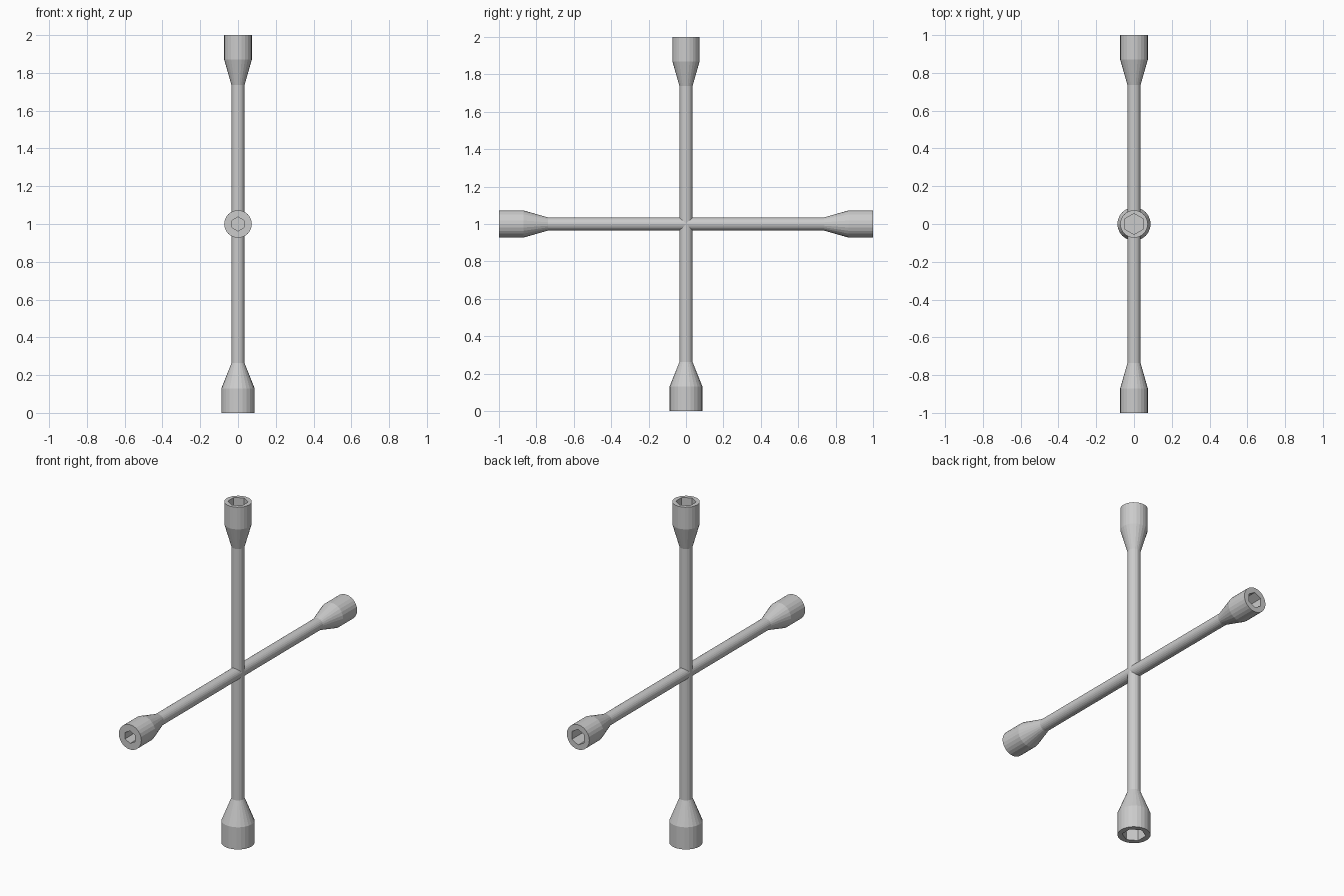
import bpy, bmesh
from math import cos, sin, pi, radians
from mathutils import Matrix

if "Cube" in bpy.data.objects:
    bpy.data.objects.remove(bpy.data.objects["Cube"])

SIDES = 24
ROD_R = 0.035


def circle(r):
    return [(r * cos(2 * pi * i / SIDES), r * sin(2 * pi * i / SIDES)) for i in range(SIDES)]


def hexagon(r):
    # hexagon with corners on local y, sampled with the same number of points as the circles
    pts = []
    for i in range(SIDES):
        a = 2 * pi * i / SIDES
        k = r * cos(pi / 6) / cos((a - pi / 2) % (pi / 3) - pi / 6)
        pts.append((k * cos(a), k * sin(a)))
    return pts


def arm(name, angle, socket_r, hex_r, depth=0.12):
    bm = bmesh.new()
    # mitred start at the crossing, rod, taper, socket, rim, hex recess
    rings = [[(x, y, abs(y)) for x, y in circle(ROD_R)]]
    for pts, z in ((circle(ROD_R), 0.737), (circle(socket_r), 0.87), (circle(socket_r), 1.0),
                   (hexagon(hex_r), 1.0), (hexagon(hex_r), 1.0 - depth)):
        rings.append([(x, y, z) for x, y in pts])
    loops = [[bm.verts.new(p) for p in ring] for ring in rings]
    for a, b in zip(loops, loops[1:]):
        for i in range(SIDES):
            j = (i + 1) % SIDES
            bm.faces.new((a[i], a[j], b[j], b[i]))
    # recess floor
    bm.faces.new(loops[-1])
    bm.transform(Matrix.Translation((0, 0, 1)) @ Matrix.Rotation(radians(angle), 4, 'X'))
    mesh = bpy.data.meshes.new(name)
    bm.to_mesh(mesh)
    bm.free()
    bpy.context.collection.objects.link(bpy.data.objects.new(name, mesh))


# four socket arms of the cross wrench
arm("top_arm", 0, 0.073, 0.055)
arm("front_arm", 90, 0.073, 0.037)
arm("bottom_arm", 180, 0.088, 0.064)
arm("back_arm", 270, 0.073, 0.046)
